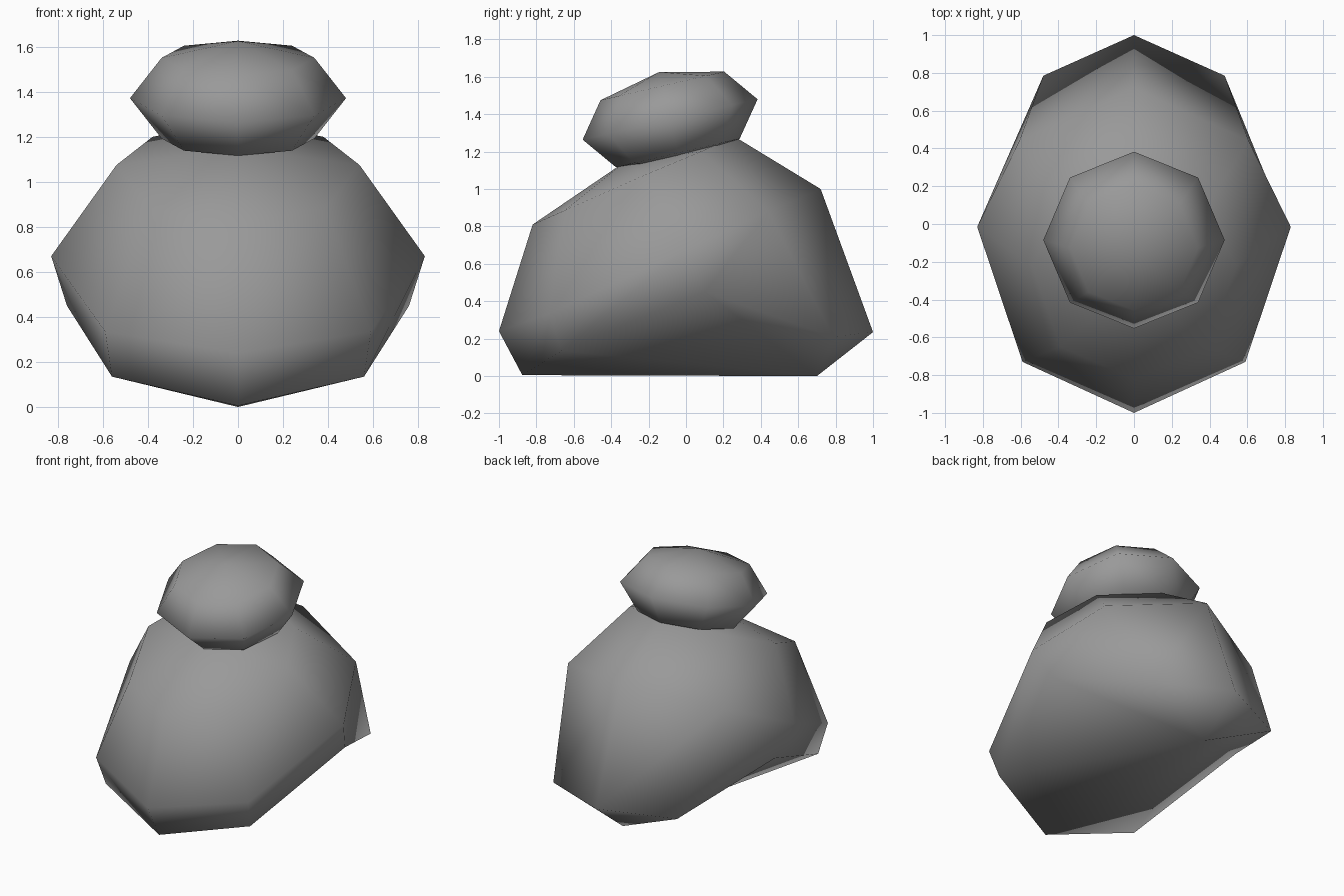
import bpy, bmesh, math
from mathutils import Matrix

if "Cube" in bpy.data.objects:
    bpy.data.objects.remove(bpy.data.objects["Cube"])

grey = bpy.data.materials.new("stone grey")
grey.diffuse_color = (0.32, 0.32, 0.32, 1)
grey.use_nodes = True
grey.node_tree.nodes["Principled BSDF"].inputs["Base Color"].default_value = grey.diffuse_color


def finish(bm, name):
    bmesh.ops.recalc_face_normals(bm, faces=bm.faces)
    for f in bm.faces:
        f.smooth = True
    me = bpy.data.meshes.new(name)
    bm.to_mesh(me)
    bm.free()
    me.materials.append(grey)
    ob = bpy.data.objects.new(name, me)
    bpy.context.collection.objects.link(ob)
    return ob


# Body: lopsided eight-sided boulder, three tilted rings (right half, front to back) and two poles
half_rings = [
    [(0, -.875, .005), (.56, -.665, .135), (.76, .10, .45), (.48, .785, .21), (0, 1.0, .235)],
    [(0, -1.0, .24), (.59, -.73, .335), (.83, -.015, .67), (.607, .44, .88), (0, .72, 1.0)],
    [(0, -.82, .81), (.39, -.65, .885), (.54, -.22, 1.075), (.38, .08, 1.2), (0, .26, 1.28)],
]
bm = bmesh.new()
rings = []
for half in half_rings:
    pts = half + [(-x, y, z) for x, y, z in half[3:0:-1]]
    rings.append([bm.verts.new(p) for p in pts])
bottom = bm.verts.new((0, .70, 0))
top = bm.verts.new((0, -.32, 1.15))
for i in range(8):
    j = (i + 1) % 8
    bm.faces.new((bottom, rings[0][j], rings[0][i]))
    for lo, hi in zip(rings, rings[1:]):
        bm.faces.new((lo[i], lo[j], hi[j], hi[i]))
    bm.faces.new((top, rings[2][i], rings[2][j]))
finish(bm, "body")

# Head: flattened eight-sided ball tilted towards the front
bm = bmesh.new()
place = (Matrix.Translation((0, -.085, 1.372)) @ Matrix.Rotation(math.radians(13), 4, 'X')
         @ Matrix.Diagonal((.48, .48, .26, 1)))
bmesh.ops.create_uvsphere(bm, u_segments=8, v_segments=4, radius=1, matrix=place)
finish(bm, "head")
